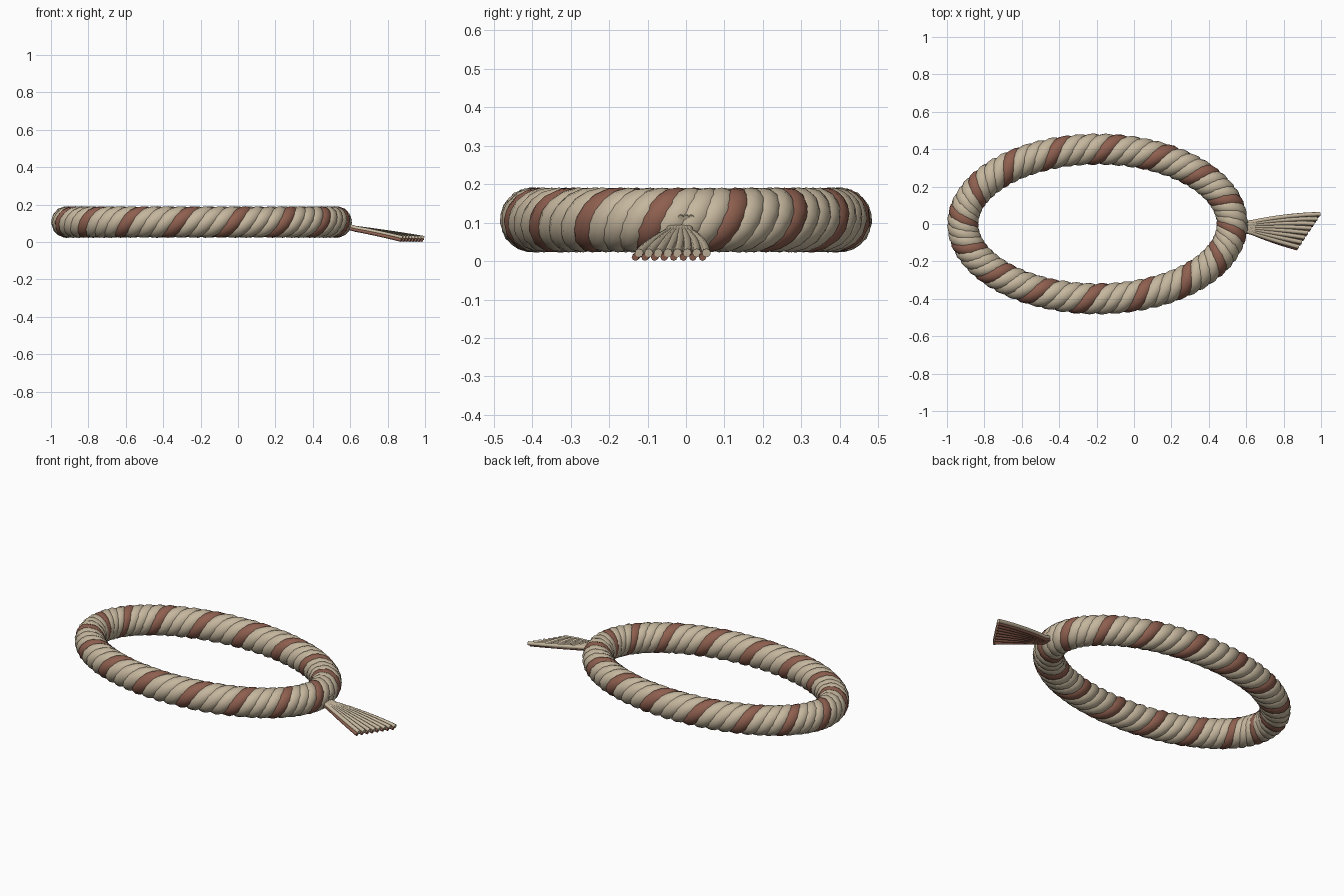
import bpy
from math import sin, cos, pi, tau
from mathutils import Vector

cube = bpy.data.objects.get("Cube")
if cube:
    bpy.data.objects.remove(cube, do_unlink=True)


def material(name, colour):
    mat = bpy.data.materials.new(name)
    mat.use_nodes = True
    mat.diffuse_color = (*colour, 1)
    bsdf = mat.node_tree.nodes["Principled BSDF"]
    bsdf.inputs["Base Color"].default_value = (*colour, 1)
    bsdf.inputs["Roughness"].default_value = 0.8
    return mat


CREAM = material("cream fibre", (0.56, 0.47, 0.34))
BROWN = material("brown fibre", (0.27, 0.115, 0.078))


def strand(name, points, radius, mat, closed=False, sides=2):
    """Round cord swept along points, turned into a mesh."""
    curve = bpy.data.curves.new(name, "CURVE")
    curve.dimensions = "3D"
    curve.bevel_depth = radius
    curve.bevel_resolution = sides
    curve.use_fill_caps = not closed
    spline = curve.splines.new("POLY")
    spline.points.add(len(points) - 1)
    for p, co in zip(spline.points, points):
        p.co = (*co, 1)
    spline.use_cyclic_u = closed
    curve.materials.append(mat)
    obj = bpy.data.objects.new(name, curve)
    bpy.context.collection.objects.link(obj)
    bpy.ops.object.select_all(action="DESELECT")
    obj.select_set(True)
    bpy.context.view_layer.objects.active = obj
    bpy.ops.object.convert(target="MESH")
    bpy.ops.object.shade_smooth_by_angle(angle=pi / 3)
    return obj


# Rope ring: four strands twisted around an oval
A, B, CX, CZ = 0.72, 0.40, -0.195, 0.107
TURNS, PHASE = 16, 2.57
OFFSET, THICK = 0.041, 0.044


def rope_point(t, shift):
    centre = Vector((CX + A * cos(t), B * sin(t), CZ))
    outward = Vector((B * cos(t), A * sin(t), 0)).normalized()
    phi = TURNS * t + PHASE + shift
    return centre + OFFSET * (outward * cos(phi) + Vector((0, 0, sin(phi))))


steps = TURNS * 14
for k in range(4):
    path = [rope_point(tau * i / steps, k * pi / 2) for i in range(steps)]
    strand(f"rope_strand_{k + 1}", path, THICK, CREAM if k else BROWN, True, 4)


# Frayed tassel: cream fibres on top, brown fibres in the gaps below
def fibre(name, f, drop, radius, mat):
    start = Vector((0.54, -0.012 + 0.03 * (f - 0.5), 0.10 - drop))
    neck = Vector((0.63, -0.018 + 0.055 * (f - 0.5), 0.075 - drop))
    end = Vector((0.88 + 0.115 * f, -0.122 + 0.175 * f, 0.021 - drop))
    middle = neck.lerp(end, 0.5) + Vector((0, 0.025 * (f - 0.3), 0.004))
    path = [start]
    for i in range(9):
        u = i / 8
        path.append((1 - u) ** 2 * neck + 2 * u * (1 - u) * middle + u * u * end)
    strand(name, path, radius, mat)


COUNT = 8
for i in range(COUNT):
    fibre(f"tassel_cream_{i + 1}", i / (COUNT - 1), 0, 0.0115, CREAM)
    fibre(f"tassel_brown_{i + 1}", (i - 0.4) / (COUNT - 1), 0.011, 0.0095, BROWN)

# Loose thread ends showing through the rope at the tassel
for i, y in enumerate((-0.014, 0.0, 0.014)):
    path = [(0.485, y, 0.172), (0.55, y, 0.135), (0.606, y, 0.112)]
    strand(f"thread_end_{i + 1}", path, 0.008, CREAM)
